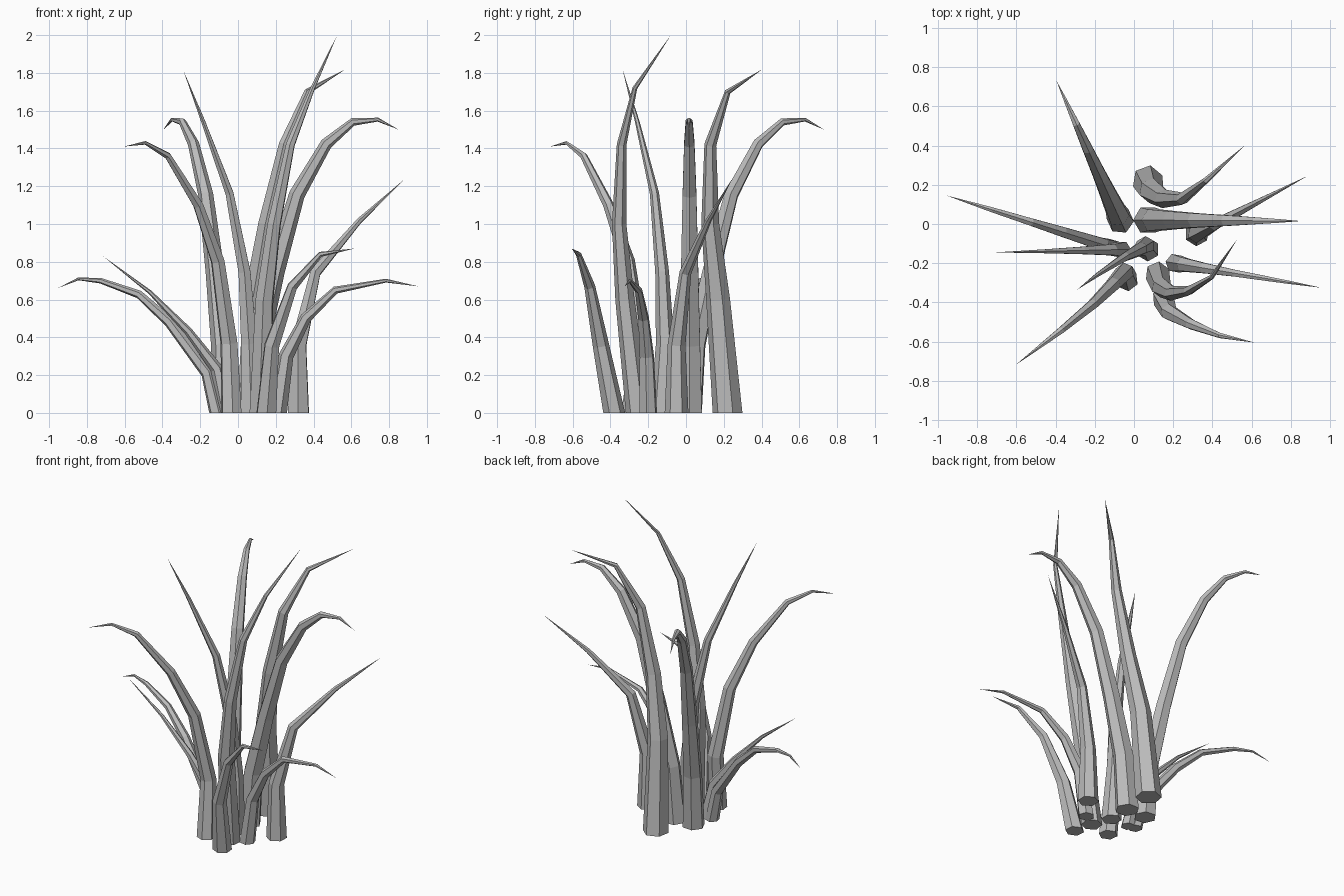
import bpy
import bmesh
import math
from mathutils import Vector

SIDES = 6

cube = bpy.data.objects.get("Cube")
if cube:
    bpy.data.objects.remove(cube, do_unlink=True)

# Single plain grey for every blade
grey = bpy.data.materials.new("blade_grey")
grey.use_nodes = True
colour = (0.5, 0.5, 0.5, 1.0)
grey.diffuse_color = colour
grey.node_tree.nodes["Principled BSDF"].inputs["Base Color"].default_value = colour


def blade_path(base, tip, profile):
    """Bend a profile of (out, height, optional sideways bow) fractions from base to tip."""
    start = Vector((base[0], base[1], 0))
    reach = Vector((tip[0], tip[1], 0)) - start
    side = Vector((-reach.y, reach.x, 0))
    points = [start]
    for out, height, *bow in profile:
        point = start + reach * out + side * (bow[0] if bow else 0)
        point.z = tip[2] * height
        points.append(point)
    points.append(Vector(tip))
    return points


def make_blade(name, base, tip, radius, profile):
    """Sweep a tapering six-sided section along the path, closing it in a point."""
    points = blade_path(base, tip, profile)
    last = len(points) - 1
    bm = bmesh.new()
    tangent = Vector((0, 0, 1))
    heading = Vector((tip[0] - base[0], tip[1] - base[1], 0)).normalized()
    across = tangent.cross(heading)
    rings = []
    for i, point in enumerate(points[:-1]):
        if i:
            before = (point - points[i - 1]).normalized()
            after = (points[i + 1] - point).normalized()
            new_tangent = (before + after).normalized()
            turn = tangent.rotation_difference(new_tangent)
            heading, across = turn @ heading, turn @ across
            tangent = new_tangent
        r = radius * (1 - i / last)
        ring = []
        for k in range(SIDES):
            a = math.tau * k / SIDES
            ring.append(bm.verts.new(point + (heading * math.cos(a) + across * math.sin(a)) * r))
        rings.append(ring)
    end = bm.verts.new(points[-1])
    bm.faces.new(rings[0][::-1])
    for k in range(SIDES):
        n = (k + 1) % SIDES
        for low, high in zip(rings, rings[1:]):
            bm.faces.new((low[k], low[n], high[n], high[k]))
        bm.faces.new((rings[-1][k], rings[-1][n], end))
    bmesh.ops.recalc_face_normals(bm, faces=bm.faces)
    mesh = bpy.data.meshes.new(name)
    bm.to_mesh(mesh)
    bm.free()
    mesh.materials.append(grey)
    bpy.context.collection.objects.link(bpy.data.objects.new(name, mesh))


# Tall blades that arch over and droop at the end
arch = [(.04, .24), (.16, .5), (.31, .77), (.51, .95), (.69, 1.027), (.86, 1.035)]
make_blade("arching_blade_back", (-.07, .02), (-.395, .73, 1.5), .07, arch)
make_blade("arching_blade_left", (.07, .02), (.85, .015, 1.5), .074, arch)
make_blade("arching_blade_front", (-.035, -.285), (-.605, -.72, 1.41), .058,
           [(-.02, .26, -.055), (.1, .57, -.035), (.3, .78, -.01), (.59, .965), (.8, 1.014)])

# Tall blades that bow sideways before sweeping outwards
make_blade("bowed_blade_back", (.07, .22), (.57, .405, 1.82), .08,
           [(0, .33, -.1), (.085, .55, -.215), (.25, .78, -.275), (.52, .934, -.19)])
make_blade("bowed_blade_front", (.12, -.255), (.525, -.08, 2), .064,
           [(-.02, .3, -.16), (.06, .5, -.27), (.25, .71, -.32), (.56, .86, -.28)])

# Upright blades that lean steadily outwards
make_blade("leaning_blade_centre", (.07, -.13), (-.29, -.335, 1.815), .061,
           [(0, .2, -.054), (.07, .41, -.05), (.285, .64, -.06), (.687, .85, -.035)])
make_blade("leaning_blade_left", (.32, -.05), (.885, .245, 1.24), .063,
           [(0, .29), (.16, .6), (.57, .82)])

# Short outer blades
make_blade("short_blade_right", (-.06, -.13), (-.715, -.145, .83), .044,
           [(.08, .28), (.31, .52), (.62, .77)])
make_blade("short_blade_front", (.15, -.38), (.615, -.605, .87), .058,
           [(.11, .41, -.098), (.35, .77, -.11), (.66, .965, -.086)])
make_blade("drooping_blade_right", (-.11, -.12), (-.955, .145, .66), .044,
           [(.06, .32), (.3, .73), (.49, .95), (.73, 1.06), (.87, 1.075)])
make_blade("drooping_blade_left", (.21, -.2), (.955, -.325, .67), .05,
           [(.06, .45), (.2, .75), (.41, .97), (.77, 1.045)])
